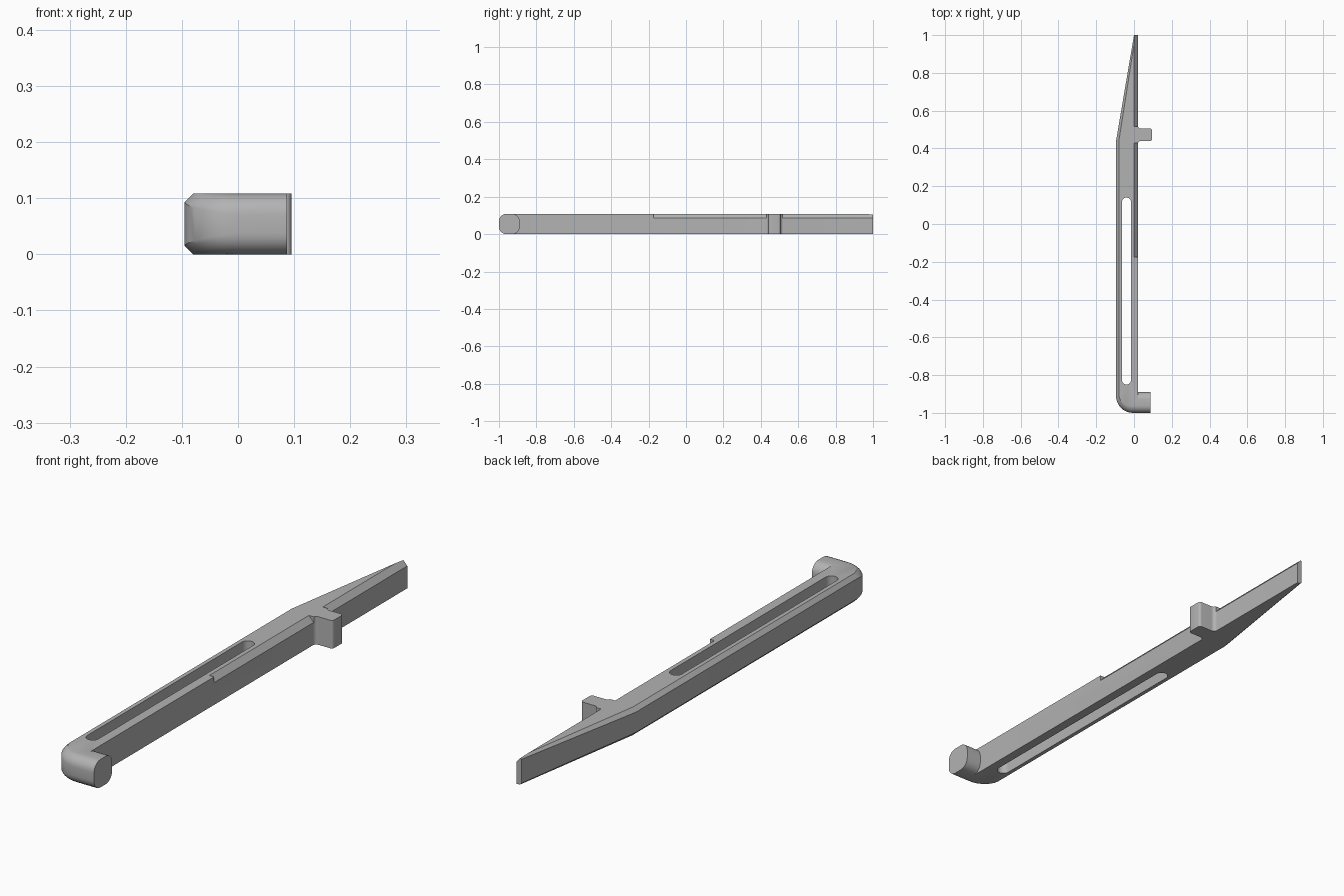
import bpy, bmesh, math
from mathutils import Vector

if "Cube" in bpy.data.objects:
    bpy.data.objects.remove(bpy.data.objects["Cube"], do_unlink=True)

H = 0.108         # height
CH = 0.015        # outer edge chamfer
FIL = 0.038       # hook edge fillet
STEPS = 6

mat = bpy.data.materials.new("plain grey")
mat.use_nodes = True
grey = (0.45, 0.45, 0.45, 1)
mat.diffuse_color = grey
mat.node_tree.nodes["Principled BSDF"].inputs["Base Color"].default_value = grey


def loft(name, rings):
    """Join equal-length rings of points into a closed solid."""
    bm = bmesh.new()
    loops = [[bm.verts.new(p) for p in ring] for ring in rings]
    n = len(loops[0])
    for low, high in zip(loops, loops[1:]):
        for i in range(n):
            j = (i + 1) % n
            bm.faces.new((low[i], low[j], high[j], high[i]))
    bm.faces.new(loops[0][::-1])
    bm.faces.new(loops[-1])
    bmesh.ops.remove_doubles(bm, verts=bm.verts, dist=1e-5)
    bmesh.ops.recalc_face_normals(bm, faces=bm.faces)
    mesh = bpy.data.meshes.new(name)
    bm.to_mesh(mesh)
    bm.free()
    mesh.materials.append(mat)
    obj = bpy.data.objects.new(name, mesh)
    bpy.context.collection.objects.link(obj)
    return obj


def arc(cx, cy, r, start, end, n):
    for i in range(n + 1):
        a = math.radians(start + (end - start) * i / n)
        yield Vector((cx + r * math.cos(a), cy + r * math.sin(a)))


# Plan outline, clockwise: (point, inward direction, edge size, roundness)
outline = [(Vector((0.087, -1)), Vector((0, 1)), FIL, 1)]
centre = Vector((-0.005, -0.91))
for i, p in enumerate(arc(*centre, 0.09, 270, 180, 10)):
    t = i / 10
    outline.append((p, (centre - p).normalized(), FIL + (CH - FIL) * t, 1 - t))
outline += [(Vector((-0.095, 0.44)), Vector((1, 0)), CH, 0),
            (Vector((0, 1)), Vector((1, 0)), 0.008, 0)]
# Straight side and peg with small root fillets and rounded corners
side = [Vector((0.021, 1))]
side += arc(0.036, 0.52, 0.015, 180, 270, 5)
side += arc(0.085, 0.495, 0.01, 90, 0, 4)
side += arc(0.085, 0.45, 0.01, 0, -90, 4)
side += arc(0.036, 0.425, 0.015, 90, 180, 5)
side.append(Vector((0.021, -0.89)))
outline += [(p, Vector((0, 0)), 0, 0) for p in side]
# Inner side of the hook
outline += [(Vector((x, -0.89)), Vector((0, -1)), FIL, 1) for x in (0.022, 0.087)]


def ring(k, top):
    t = k / STEPS
    a = t * math.pi / 2
    pts = []
    for p, d, r, w in outline:
        inset = r * (w * (1 - math.sin(a)) + (1 - w) * (1 - t))
        z = r * (w * (1 - math.cos(a)) + (1 - w) * t)
        q = p + d * inset
        pts.append((q.x, q.y, H - z if top else z))
    return pts


bar = loft("hooked_bar", [ring(k, False) for k in range(STEPS + 1)]
           + [ring(k, True) for k in range(STEPS, -1, -1)])

# Cutters: long rounded slot and the two bevels beside the peg
slot = list(arc(-0.04, 0.116, 0.024, 0, 180, 12))
slot += arc(-0.04, -0.826, 0.024, 180, 360, 12)
cutters = [loft("slot_cutter", [[(p.x, p.y, z) for p in slot] for z in (-0.1, 0.2)])]
for y0, y1 in ((-0.175, 0.43), (0.515, 1.05)):
    tri = [(-0.02, H + 0.023), (0.041, H - 0.044), (0.041, H + 0.023)]
    cutters.append(loft("edge_bevel_cutter", [[(x, y, z) for x, z in tri] for y in (y0, y1)]))

bpy.context.view_layer.objects.active = bar
for cutter in cutters:
    cutter.hide_render = True
    mod = bar.modifiers.new("cut", "BOOLEAN")
    mod.operation = "DIFFERENCE"
    mod.solver = "EXACT"
    mod.object = cutter
    bpy.ops.object.modifier_apply(modifier=mod.name)
    bpy.data.objects.remove(cutter, do_unlink=True)

bpy.ops.object.select_all(action="DESELECT")
bar.select_set(True)
bpy.ops.object.shade_smooth_by_angle(angle=math.radians(30))
